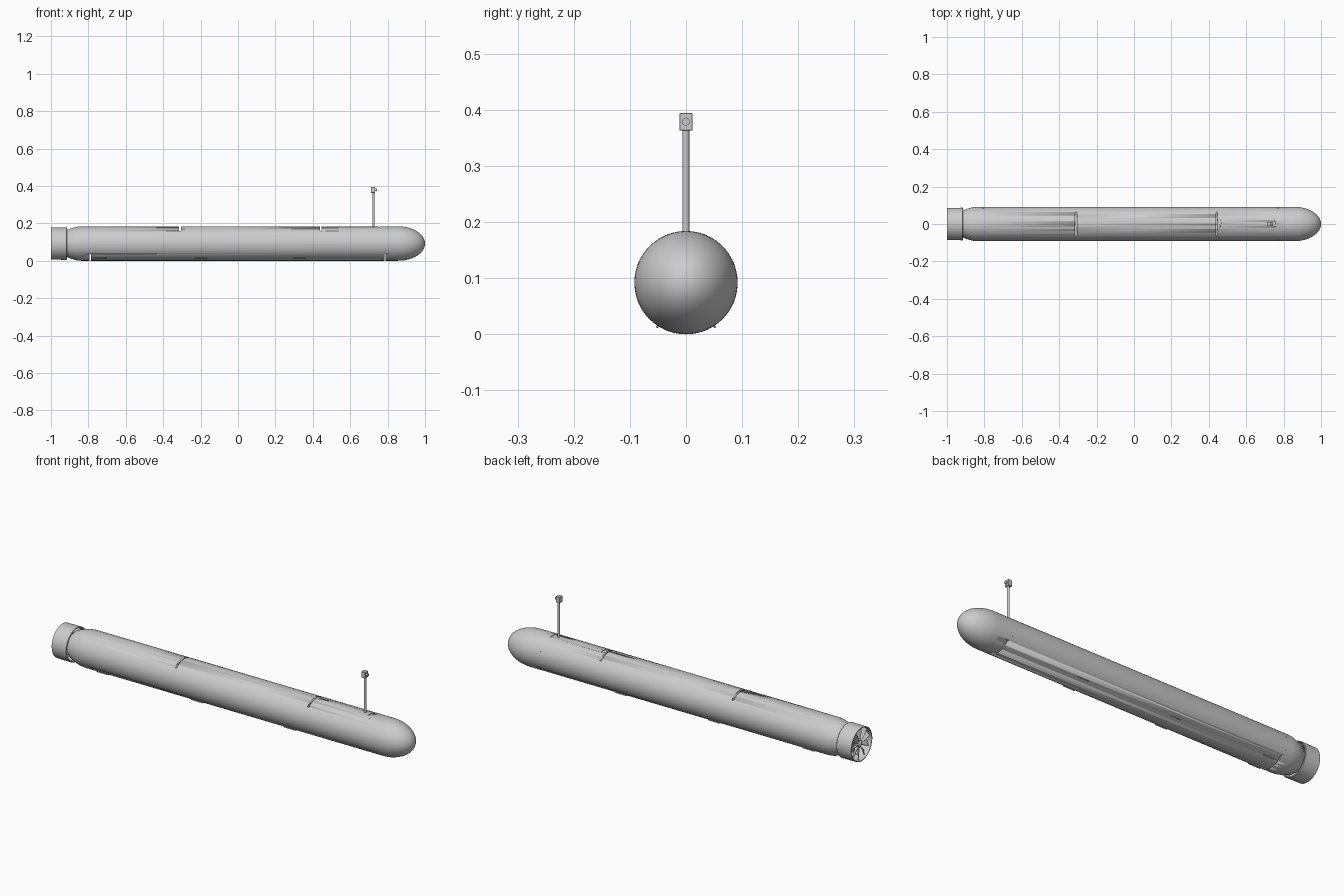
import bpy, bmesh, math
from mathutils import Matrix, Vector

if "Cube" in bpy.data.objects:
    bpy.data.objects.remove(bpy.data.objects["Cube"])

R = 0.092          # hull radius
CZ = 0.092         # height of the hull axis


def add_object(name, bm, angle=35):
    bmesh.ops.recalc_face_normals(bm, faces=bm.faces)
    mesh = bpy.data.meshes.new(name)
    bm.to_mesh(mesh)
    bm.free()
    ob = bpy.data.objects.new(name, mesh)
    bpy.context.collection.objects.link(ob)
    bpy.ops.object.select_all(action='DESELECT')
    bpy.context.view_layer.objects.active = ob
    ob.select_set(True)
    bpy.ops.object.shade_smooth_by_angle(angle=math.radians(angle))
    return ob


def lathe(name, profile, closed=False, n=96, angle=35):
    """Spin (x, radius) points around the hull axis."""
    bm = bmesh.new()
    rings = []
    for x, r in profile:
        if r < 1e-6:
            rings.append([bm.verts.new((x, 0, CZ))])
        else:
            rings.append([bm.verts.new((x, r * math.sin(2 * math.pi * i / n),
                                        CZ + r * math.cos(2 * math.pi * i / n))) for i in range(n)])
    pairs = list(zip(rings, rings[1:])) + ([(rings[-1], rings[0])] if closed else [])
    for a, b in pairs:
        for i in range(n):
            j = (i + 1) % n
            if len(a) == 1:
                bm.faces.new((a[0], b[i], b[j]))
            elif len(b) == 1:
                bm.faces.new((a[i], a[j], b[0]))
            else:
                bm.faces.new((a[i], a[j], b[j], b[i]))
    return add_object(name, bm, angle)


def box(bm, loc, size, rot=Matrix()):
    bmesh.ops.create_cube(bm, size=1, matrix=Matrix.Translation(loc) @ rot @ Matrix.Diagonal((*size, 1)))


def cyl(bm, a, b, r, n=16):
    a, b = Vector(a), Vector(b)
    rot = (b - a).to_track_quat('Z', 'Y').to_matrix().to_4x4()
    bmesh.ops.create_cone(bm, cap_ends=True, segments=n, radius1=r, radius2=r, depth=(b - a).length,
                          matrix=Matrix.Translation((a + b) / 2) @ rot)


def radial(x, r, ang):
    return Vector((x, r * math.sin(ang), CZ + r * math.cos(ang)))


# Hull with rounded nose and tapered tail that runs into the duct
nose = [(0.855 + 0.145 * math.sin(t), R * math.cos(t)) for t in [i * math.pi / 32 for i in range(16)]]
hull = lathe("hull", [(-0.965, 0), (-0.965, 0.022), (-0.945, 0.052), (-0.92, 0.07), (-0.89, 0.082),
                      (-0.865, 0.089), (-0.84, R)] + nose + [(1.0, 0)])

# Slots cut across the top and bottom of the hull
bm = bmesh.new()
for x, z, depth, w in ((-0.31, 2 * R, 0.026, 0.009), (0.443, 2 * R, 0.026, 0.009),
                       (0.466, 2 * R, 0.003, 0.005), (0.755, 2 * R, 0.003, 0.005),
                       (0.785, 0, 0.036, 0.006), (-0.79, 0, 0.036, 0.006)):
    box(bm, (x, 0, z), (w, 0.4, 2 * depth))
cutter = add_object("slot_cutter", bm)
cutter.hide_render = True
cutter.hide_viewport = True
mod = hull.modifiers.new("slots", 'BOOLEAN')
mod.operation = 'DIFFERENCE'
mod.solver = 'EXACT'
mod.object = cutter

# Duct around the propulsor
lathe("duct", [(-1.0, 0.086), (-0.918, 0.087), (-0.915, 0.084), (-0.918, 0.081), (-1.0, 0.082)], closed=True)

# Hub of the propulsor
lathe("rotor_hub", [(-0.96, 0), (-0.96, 0.018), (-0.99, 0.016), (-0.996, 0.01), (-0.998, 0)], n=32)

# Rotor blades, twisted from root to tip
bm = bmesh.new()
for k in range(10):
    ang = 2 * math.pi * k / 10
    rings = []
    for r, twist, chord in ((0.012, 0.35, 0.024), (0.045, 0.7, 0.028), (0.080, 0.95, 0.032)):
        dx, ds = chord / 2 * math.cos(twist), chord / 2 * math.sin(twist)
        tang = Vector((0, math.cos(ang), -math.sin(ang)))
        mid = radial(-0.98, r, ang)
        axis, norm = Vector((dx, 0, 0)) + tang * ds, (tang * dx - Vector((ds, 0, 0))).normalized() * 0.001
        rings.append([bm.verts.new(mid + s * axis + t * norm)
                      for s, t in ((-1, -1), (1, -1), (1, 1), (-1, 1))])
    for a, b in zip(rings, rings[1:]):
        for i in range(4):
            bm.faces.new((a[i], a[(i + 1) % 4], b[(i + 1) % 4], b[i]))
    bm.faces.new(rings[0])
    bm.faces.new(rings[-1])
add_object("rotor_blades", bm)

# Stator vanes joining the tail to the duct
bm = bmesh.new()
for k in range(8):
    ang = 2 * math.pi * (k + 0.5) / 8
    rot = Matrix.Rotation(-ang, 4, 'X') @ Matrix.Rotation(0.3, 4, 'Z')
    box(bm, radial(-0.936, 0.068, ang), (0.03, 0.003, 0.03), rot)
add_object("stator_vanes", bm)

# Mast
bm = bmesh.new()
cyl(bm, (0.724, 0, 0.17), (0.724, 0, 0.366), 0.006, 24)
add_object("mast", bm)

# Mast head with bevelled edges
bm = bmesh.new()
box(bm, (0.722, 0, 0.3785), (0.022, 0.024, 0.031))
bmesh.ops.bevel(bm, geom=bm.edges[:], offset=0.001, segments=1, affect='EDGES')
add_object("mast_head", bm)

# Lens on the forward face of the head
bm = bmesh.new()
cyl(bm, (0.73, 0, 0.379), (0.742, 0, 0.379), 0.007, 24)
add_object("head_lens", bm)

# Grab handles along both sides of the belly
for side, label in ((-1, "front"), (1, "back")):
    bm = bmesh.new()
    ang = math.pi - side * math.radians(33)
    for x in (-0.735, -0.197, 0.332):
        h = 0.033
        cyl(bm, radial(x - h, R + 0.002, ang), radial(x + h, R + 0.002, ang), 0.002, 10)
        for s in (-1, 1):
            cyl(bm, radial(x + s * h, R - 0.004, ang), radial(x + s * h, R + 0.003, ang), 0.002, 10)
    add_object(label + "_handles", bm)

# Flush screws around the nose and tail joints
bm = bmesh.new()
for x in (0.77, -0.805):
    for k in range(8):
        ang = 2 * math.pi * (k + 0.5) / 8
        cyl(bm, radial(x, R - 0.003, ang), radial(x, R + 0.0003, ang), 0.003, 12)
add_object("joint_screws", bm)
